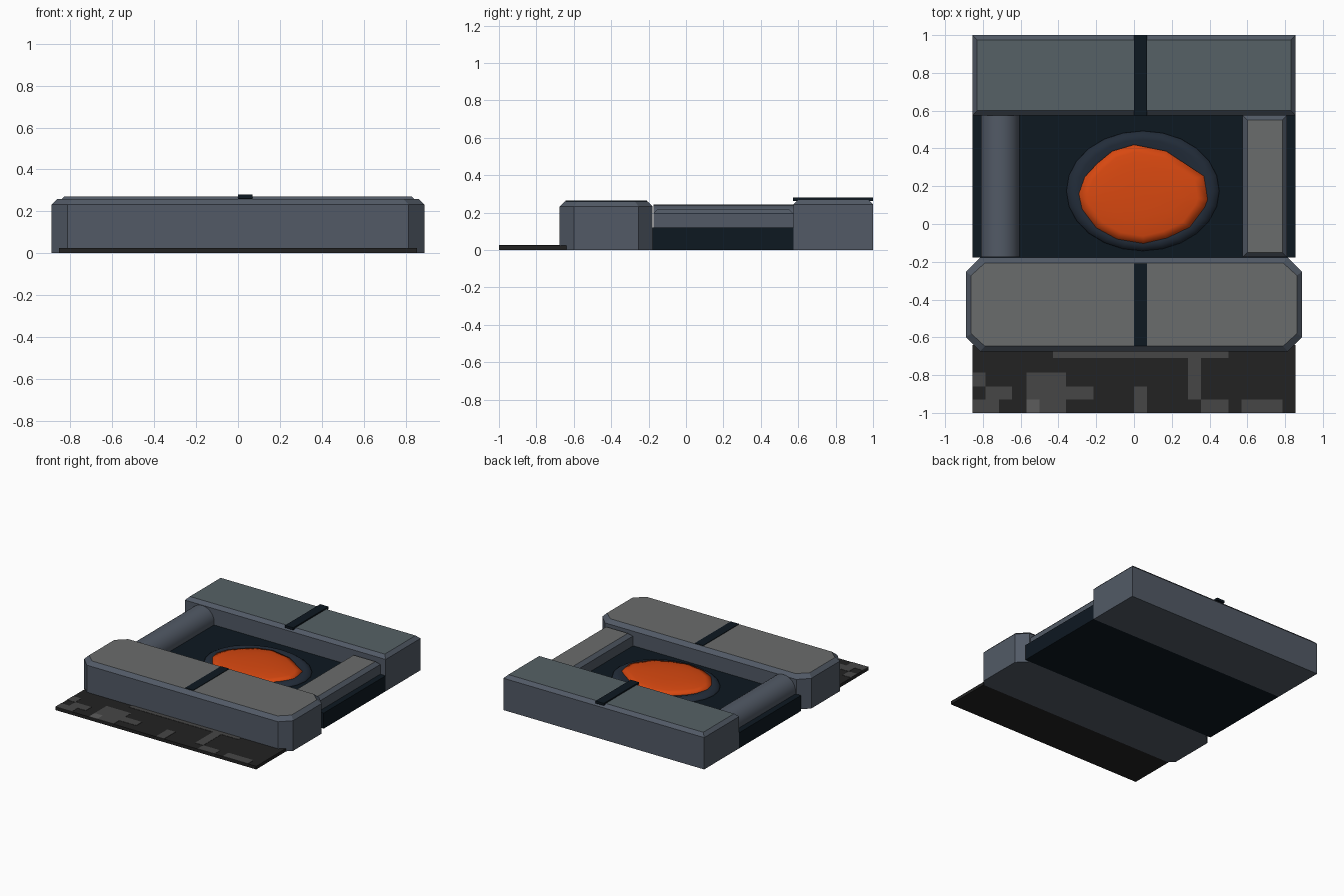
import bpy, math

if "Cube" in bpy.data.objects:
    bpy.data.objects.remove(bpy.data.objects["Cube"])


def mat(name, hex_code):
    c = [int(hex_code[i:i + 2], 16) / 255 for i in (0, 2, 4)]
    lin = [v / 12.92 if v <= 0.04045 else ((v + 0.055) / 1.055) ** 2.4 for v in c]
    m = bpy.data.materials.new(name)
    m.diffuse_color = (*lin, 1)
    m.use_nodes = True
    m.node_tree.nodes["Principled BSDF"].inputs["Base Color"].default_value = m.diffuse_color
    return m


STEEL = mat("steel", "525A66")
SLATE = mat("slate_top", "566166")
GREY = mat("grey_top", "6A6C6C")
BLACK = mat("blue_black", "0D1821")
RIM = mat("rim_dark", "222C39")
ORANGE = mat("orange", "D84810")
TILE = mat("tile_dark", "222222")
PATCH = mat("tile_patch", "464646")
LIGHT = mat("tile_light", "5C5C5C")


def loft(name, rings, mats, smooth=False):
    """Stack closed rings of points, cap both ends; last cap takes the last material."""
    n = len(rings[0])
    verts = [p for r in rings for p in r]
    faces = [tuple(reversed(range(n)))]
    for k in range(len(rings) - 1):
        for i in range(n):
            j = (i + 1) % n
            faces.append((k * n + i, k * n + j, (k + 1) * n + j, (k + 1) * n + i))
    faces.append(tuple(range((len(rings) - 1) * n, len(rings) * n)))
    me = bpy.data.meshes.new(name)
    me.from_pydata(verts, [], faces)
    for m in mats:
        me.materials.append(m)
    me.polygons[-1].material_index = len(mats) - 1
    ob = bpy.data.objects.new(name, me)
    bpy.context.collection.objects.link(ob)
    if smooth:
        for p in me.polygons:
            p.use_smooth = True
    return ob


def block(name, x0, x1, y0, y1, z0, z1, mats, bevel=0.0, corner=0.0):
    """Box with optional cut corners and a bevelled top edge."""
    cx, cy, hx, hy = (x0 + x1) / 2, (y0 + y1) / 2, (x1 - x0) / 2, (y1 - y0) / 2
    c = corner
    if c:
        pts = [(-hx + c, -hy), (hx - c, -hy), (hx, -hy + c), (hx, hy - c),
               (hx - c, hy), (-hx + c, hy), (-hx, hy - c), (-hx, -hy + c)]
    else:
        pts = [(-hx, -hy), (hx, -hy), (hx, hy), (-hx, hy)]

    def ring(inset, z):
        sx, sy = (hx - inset) / hx, (hy - inset) / hy
        return [(cx + x * sx, cy + y * sy, z) for x, y in pts]
    rings = [ring(0, z0), ring(0, z1 - bevel)]
    if bevel:
        rings.append(ring(bevel, z1))
    return loft(name, rings, mats)


# main frame
block("front_block", -0.89, 0.89, -0.675, -0.178, 0, 0.26, [STEEL, GREY], 0.028, 0.075)
block("back_block", -0.855, 0.855, 0.575, 1.0, 0, 0.27, [STEEL, SLATE], 0.025)
block("pit_floor", -0.855, 0.855, -0.178, 0.575, 0, 0.12, [BLACK])
block("right_rail", 0.575, 0.81, -0.175, 0.575, 0.12, 0.22, [STEEL, GREY], 0.025)

# top stripes
block("back_stripe", 0, 0.07, 0.572, 1.0, 0.262, 0.28, [BLACK])
block("front_stripe", 0, 0.07, -0.645, -0.208, 0.25, 0.264, [BLACK])

# round left rail
bpy.ops.mesh.primitive_cylinder_add(vertices=32, radius=0.103, depth=0.75,
                                    location=(-0.708, 0.2, 0.14),
                                    rotation=(math.pi / 2, 0, 0))
rail = bpy.context.object
rail.name = "left_round_rail"
rail.data.materials.append(STEEL)
bpy.ops.object.shade_smooth_by_angle()


# raised rim around the pool
def ellipse(s, z):
    return [(0.047 + 0.408 * s * math.cos(a), 0.175 + 0.32 * s * math.sin(a), z)
            for a in (i * math.tau / 24 for i in range(24))]


loft("pool_rim", [ellipse(s, z) for s, z in
                  ((1, 0.115), (0.98, 0.128), (0.92, 0.143), (0.85, 0.146), (0.75, 0.135))],
     [RIM], True)

# glowing pool, an uneven egg outline raised to a low dome
outline = [(-.115, .386), (-.195, .32), (-.26, .25), (-.292, .16), (-.275, .08),
           (-.2, -.02), (-.09, -.08), (.05, -.103), (.175, -.074), (.296, -.016),
           (.375, .09), (.39, .13), (.37, .254), (.17, .386), (0, .42)]


def pool_ring(s, z):
    return [(0.043 + (x - 0.043) * s, 0.158 + (y - 0.158) * s, z) for x, y in outline]


loft("orange_pool", [pool_ring(s, z) for s, z in
                     ((1, 0.12), (1, 0.147), (0.85, 0.157), (0.6, 0.165), (0.3, 0.169), (0.05, 0.17))],
     [ORANGE], True)

# ground tile with blocky patches
block("ground_tile", -0.855, 0.855, -1.0, -0.64, 0, 0.024, [TILE])
patches = [(-.43, .5, -.71, -.67), (.285, .355, -.93, -.71), (.355, .5, -1, -.93),
           (.57, .785, -1, -.93), (0, .07, -1, -.86), (-.855, -.785, -.86, -.785),
           (-.785, -.645, -.93, -.86), (-.855, -.715, -1, -.93), (-.57, -.36, -.86, -.785),
           (-.57, -.215, -.93, -.86), (-.5, -.36, -1, -.93)]
for i, p in enumerate(patches):
    block(f"tile_patch_{i + 1}", *p, 0.02, 0.026, [PATCH])
block("tile_light_patch", -.57, -.5, -1, -.93, 0.02, 0.026, [LIGHT])
